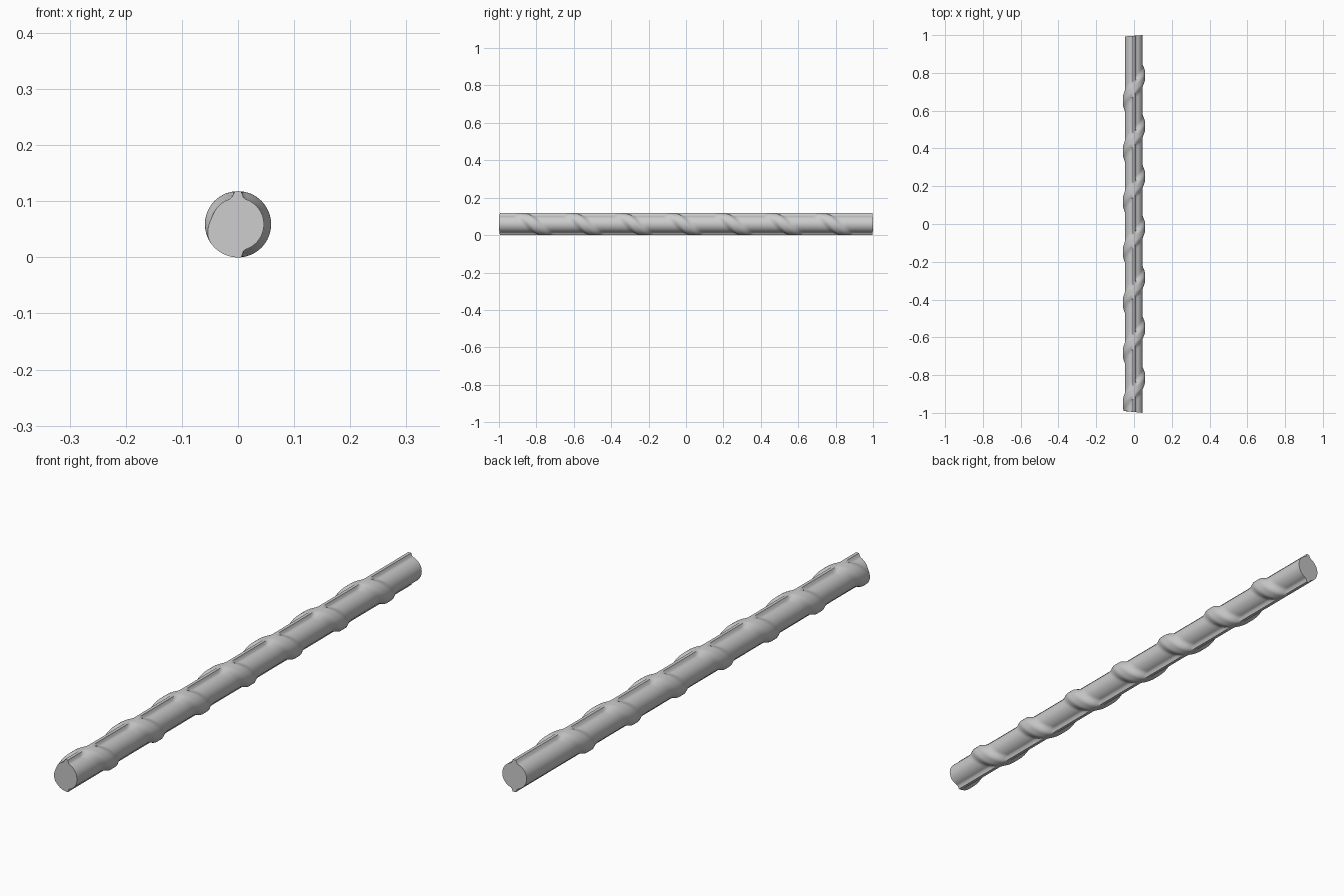
import bpy, bmesh, math

if "Cube" in bpy.data.objects:
    bpy.data.objects.remove(bpy.data.objects["Cube"])

SEG, ROWS = 64, 280            # around / along
CORE, OUTER, ZC = 0.047, 0.059, 0.0595
PITCH, TURNS, START = 0.267, 7, -0.95


def smooth(t):
    t = max(0.0, min(1.0, t))
    return t * t * (3 - 2 * t)


def radius(phi, y):
    # phi: 0 = left, pi/2 = top, pi = right, 3pi/2 = bottom
    # straight ribs along top and bottom
    side = abs(math.cos(phi)) * OUTER
    straight = smooth((0.0135 - side) / 0.006)
    # spiral rib, seven turns with soft flanks
    spiral = 0.0
    for k in range(TURNS):
        d = abs(y - (START + PITCH * (k + phi / math.tau)))
        spiral = max(spiral, smooth((0.056 - d) / 0.042))
    return CORE + (OUTER - CORE) * max(straight, spiral)


bm = bmesh.new()
rings = []
for j in range(ROWS + 1):
    t = j / ROWS
    ring = []
    for i in range(SEG):
        phi = -math.pi / 2 + math.tau * i / SEG
        # ends are cut very slightly askew, the left side being shorter
        trim = 0.005 * (1 + math.cos(phi))
        y = (-1 + trim) * (1 - t) + (1 - trim * 0.7) * t
        r = radius(phi, y)
        x = -math.cos(phi) * r
        x -= 0.0008 * (OUTER - r) / (OUTER - CORE)
        ring.append(bm.verts.new((x, y, ZC + math.sin(phi) * r)))
    rings.append(ring)
for a, b in zip(rings, rings[1:]):
    for i in range(SEG):
        n = (i + 1) % SEG
        bm.faces.new((a[i], a[n], b[n], b[i]))
# end caps
bm.faces.new(rings[0])
bm.faces.new(rings[-1][::-1])
bmesh.ops.recalc_face_normals(bm, faces=bm.faces)
# rest exactly on the ground
low = min(v.co.z for v in bm.verts)
bmesh.ops.translate(bm, verts=bm.verts, vec=(0, 0, -low))

mesh = bpy.data.meshes.new("ribbed_bar")
bm.to_mesh(mesh)
bm.free()
bar = bpy.data.objects.new("ribbed_bar", mesh)
bpy.context.collection.objects.link(bar)
bpy.context.view_layer.objects.active = bar
bar.select_set(True)
bpy.ops.object.shade_smooth_by_angle(angle=math.radians(50))
